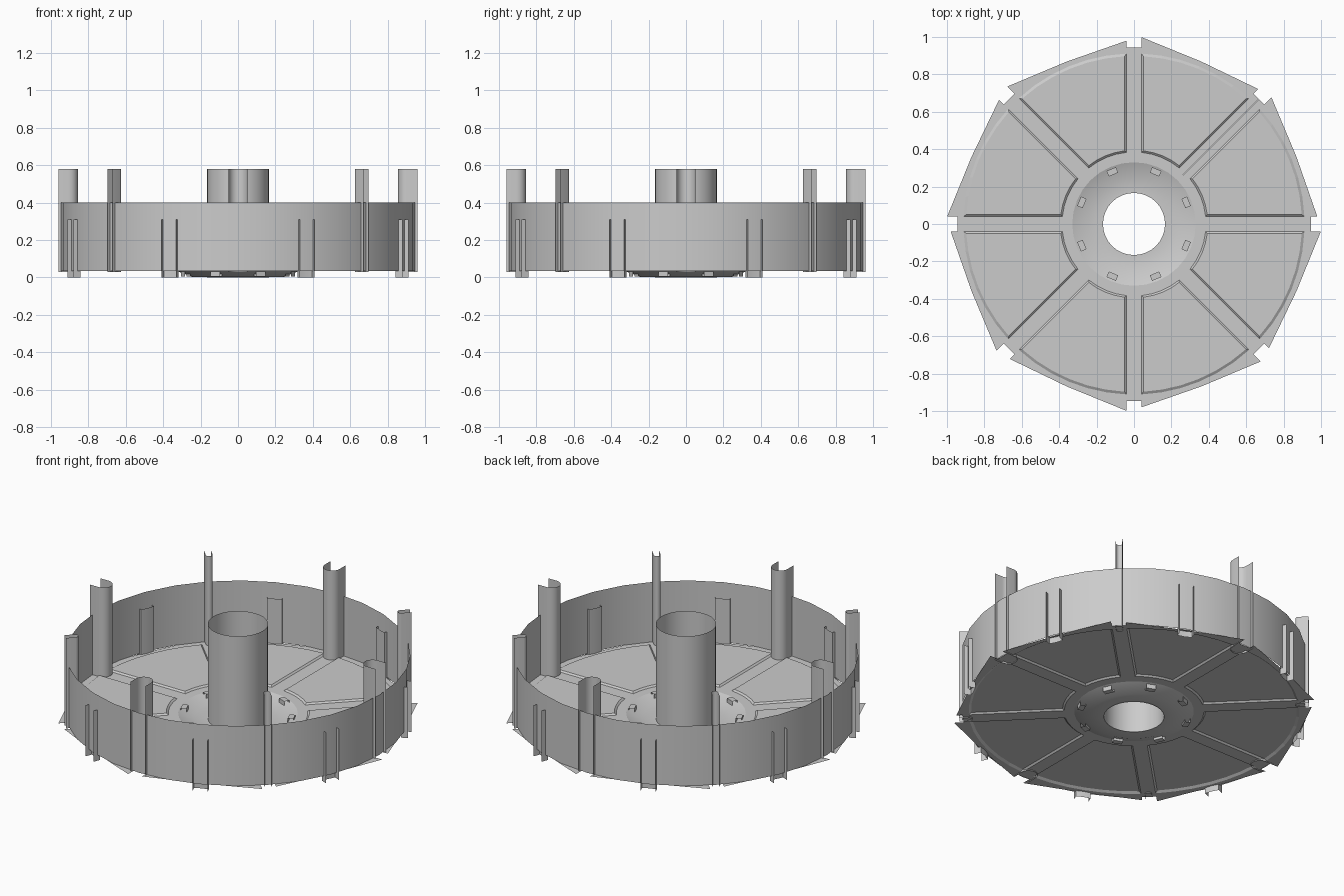
import bpy, math
from math import sin, cos, pi, radians, asin

if "Cube" in bpy.data.objects:
    bpy.data.objects.remove(bpy.data.objects["Cube"])


def add_mesh(name, verts, faces, smooth=None):
    me = bpy.data.meshes.new(name)
    me.from_pydata(verts, [], faces)
    me.update()
    ob = bpy.data.objects.new(name, me)
    bpy.context.collection.objects.link(ob)
    if smooth:
        me.shade_smooth()
        me.set_sharp_from_angle(angle=radians(smooth))
    return ob


def lathe(name, profile, n):
    """Open sheet of revolution from (radius, z) points."""
    verts = [(r * cos(2 * pi * i / n), r * sin(2 * pi * i / n), z)
             for r, z in profile for i in range(n)]
    faces = [(k * n + i, k * n + (i + 1) % n, (k + 1) * n + (i + 1) % n, (k + 1) * n + i)
             for k in range(len(profile) - 1) for i in range(n)]
    return add_mesh(name, verts, faces, 30)


def channel(name, profile, z0, z1, angle):
    """Thin upright channel from (radial, tangential) points, turned to an angle."""
    n = len(profile)
    verts = [(r, t, z) for z in (z0, z1) for r, t in profile]
    faces = [(i, i + 1, n + i + 1, n + i) for i in range(n - 1)]
    ob = add_mesh(name, verts, faces, 35)
    ob.rotation_euler.z = radians(angle)
    return ob


def u_profile(r_in, r_out, half, n=10):
    """U shape, rounded towards the hub and open outwards."""
    arc = [(r_in + half - half * sin(pi * i / n), -half * cos(pi * i / n)) for i in range(n + 1)]
    return [(r_out, -half)] + arc + [(r_out, half)]


# Hub tube, dished hub and outer wall
lathe("hub_tube", [(0.166, 0.0), (0.166, 0.58)], 32)
lathe("hub_dish", [(0.166, 0.003), (0.245, 0.003), (0.33, 0.036)], 32)
lathe("outer_wall", [(0.95, 0.036), (0.95, 0.40)], 32)

# Floor sectors: thin frame with an embossed panel and notched outer corners
S = pi / 4


def panel_loop(r_in, r_out, d, z):
    pts = []
    for r, n, rev in ((r_in, 5, False), (r_out, 7, True)):
        a = asin(d / r)
        arc = [a + (S - 2 * a) * i / (n - 1) for i in range(n)]
        if rev:
            arc.reverse()
        pts += [(r * cos(t), r * sin(t), z) for t in arc]
    return pts


def floor_sector(k):
    z = 0.036

    def at_end(x, off):  # point beside the far edge of the sector
        return (x * cos(S) + off * sin(S), x * sin(S) - off * cos(S), z)
    frame = [(0.33 * cos(S * i / 4), 0.33 * sin(S * i / 4), z) for i in range(5)]
    frame += [at_end(0.945, 0), at_end(0.945, 0.04), at_end(0.999, 0.04),
              (0.94 * cos(S / 2), 0.94 * sin(S / 2), z),
              (0.98, 0.04, z), (0.945, 0.04, z), (0.945, 0, z)]
    loops = [frame, panel_loop(0.385, 0.912, 0.04, z), panel_loop(0.395, 0.898, 0.05, z + 0.009)]
    n = len(frame)
    faces = [(j * n + i, (j + 1) * n + i, (j + 1) * n + (i + 1) % n, j * n + (i + 1) % n)
             for j in range(2) for i in range(n)]
    faces.append(tuple(reversed(range(2 * n, 3 * n))))
    faces = [f[::-1] for f in faces]
    ob = add_mesh("floor_sector_%d" % k, sum(loops, []), faces)
    ob.rotation_euler.z = k * S


wide = u_profile(0.855, 0.96, 0.05)
narrow = u_profile(0.893, 0.967, 0.019)
bracket = [(0.97, -0.042), (0.93, -0.042), (0.926, 0), (0.93, 0.042), (0.97, 0.042)]
for k in range(8):
    floor_sector(k)
    # Tall posts: wide on the main axes, narrow on the diagonals
    if k % 2 == 0:
        channel("wide_post_%d" % k, wide, 0.03, 0.58, 45 * k)
    else:
        channel("narrow_post_%d" % k, narrow, 0.03, 0.58, 45 * k)
    # Short wall brackets between the posts
    channel("wall_bracket_%d" % k, bracket, 0.0, 0.31, 45 * k + 22.5)
    # Small hollow clips around the hub, open at both tangential ends
    clip = [(-0.016, 0.005), (0.016, 0.005), (0.016, 0.045), (-0.016, 0.045)]
    verts = [(0.302 + r, t, z) for t in (-0.027, 0.027) for r, z in clip]
    faces = [(i, (i + 1) % 4, 4 + (i + 1) % 4, 4 + i) for i in range(4)]
    ob = add_mesh("hub_clip_%d" % k, verts, faces)
    ob.rotation_euler.z = radians(45 * k + 22.5)
